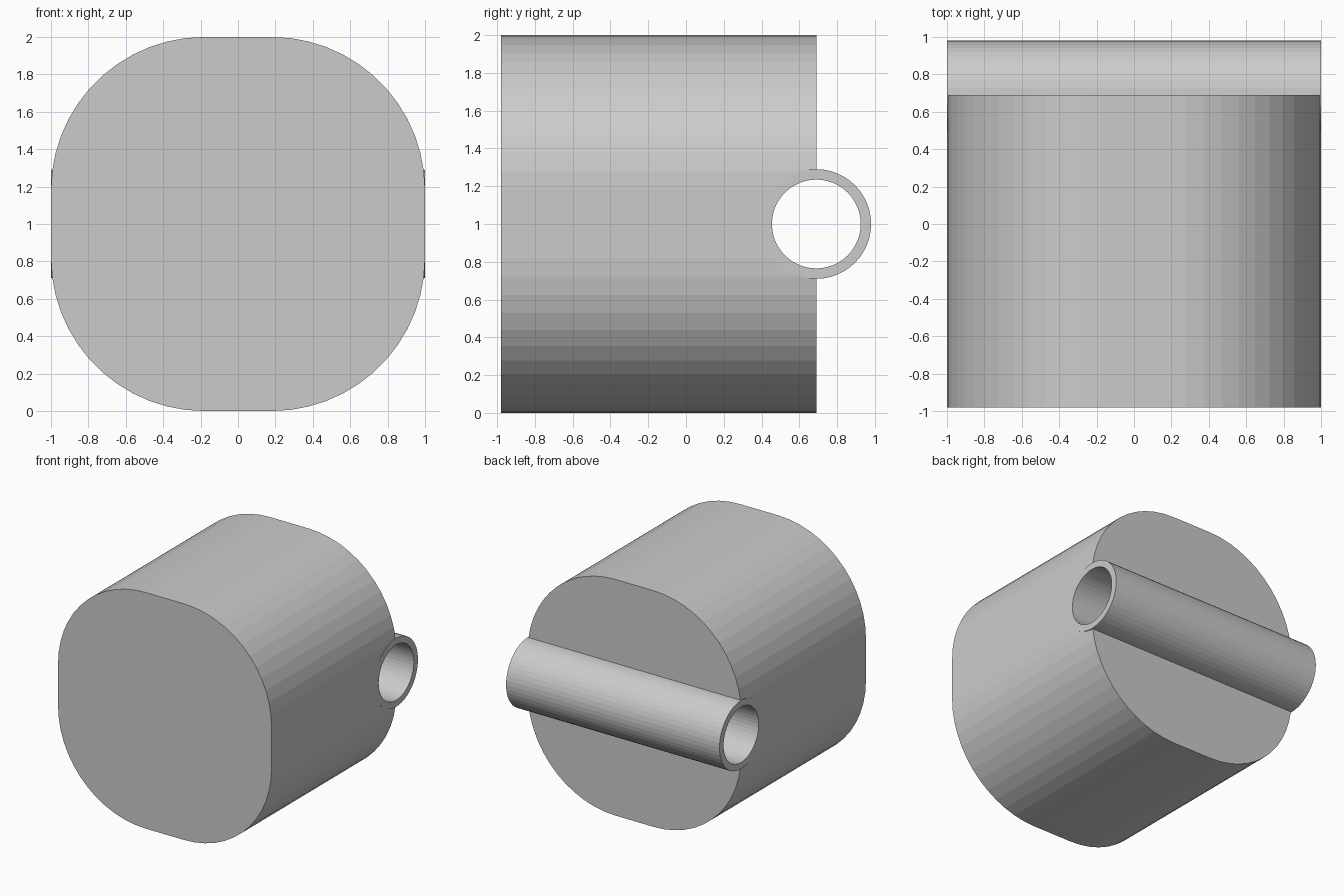
import bpy, bmesh
from math import sin, cos, pi, radians
from mathutils import Matrix

if "Cube" in bpy.data.objects:
    bpy.data.objects.remove(bpy.data.objects["Cube"])

R, STEPS = 0.82, 13            # corner radius and facets per corner
FRONT, BACK = -0.98, 0.69      # depth of the block
TUBE_R, BORE_R, SIDES = 0.29, 0.235, 48


def new_object(name, bm):
    bmesh.ops.recalc_face_normals(bm, faces=bm.faces)
    mesh = bpy.data.meshes.new(name)
    bm.to_mesh(mesh)
    bm.free()
    obj = bpy.data.objects.new(name, mesh)
    bpy.context.collection.objects.link(obj)
    return obj


def rod(name, radius, length):
    """Cylinder along x, centred on the back face of the block."""
    bm = bmesh.new()
    place = Matrix.Translation((0, BACK, 1)) @ Matrix.Rotation(radians(90), 4, 'Y')
    bmesh.ops.create_cone(bm, cap_ends=True, segments=SIDES, radius1=radius,
                          radius2=radius, depth=length, matrix=place)
    return new_object(name, bm)


def boolean(obj, helper, operation):
    helper.hide_render = True
    mod = obj.modifiers.new(operation.title(), 'BOOLEAN')
    mod.object, mod.operation, mod.solver = helper, operation, 'EXACT'
    bpy.context.view_layer.objects.active = obj
    bpy.ops.object.modifier_apply(modifier=mod.name)
    bpy.data.objects.remove(helper)


# Rounded-square block, extruded front to back
bm = bmesh.new()
outline = []
for k, (sx, sz) in enumerate([(1, 1), (-1, 1), (-1, -1), (1, -1)]):
    for i in range(STEPS + 1):
        a = (k + i / STEPS) * pi / 2
        outline.append(bm.verts.new((sx * (1 - R) + R * cos(a), FRONT,
                                     1 + sz * (1 - R) + R * sin(a))))
face = bm.faces.new(outline)
ext = bmesh.ops.extrude_face_region(bm, geom=[face])
bmesh.ops.translate(bm, vec=(0, BACK - FRONT, 0),
                    verts=[g for g in ext['geom'] if isinstance(g, bmesh.types.BMVert)])
block = new_object("block_with_tube", bm)

# Tube across the back, bored right through
boolean(block, rod("tube", TUBE_R, 2.0), 'UNION')
boolean(block, rod("bore_cutter", BORE_R, 2.4), 'DIFFERENCE')
